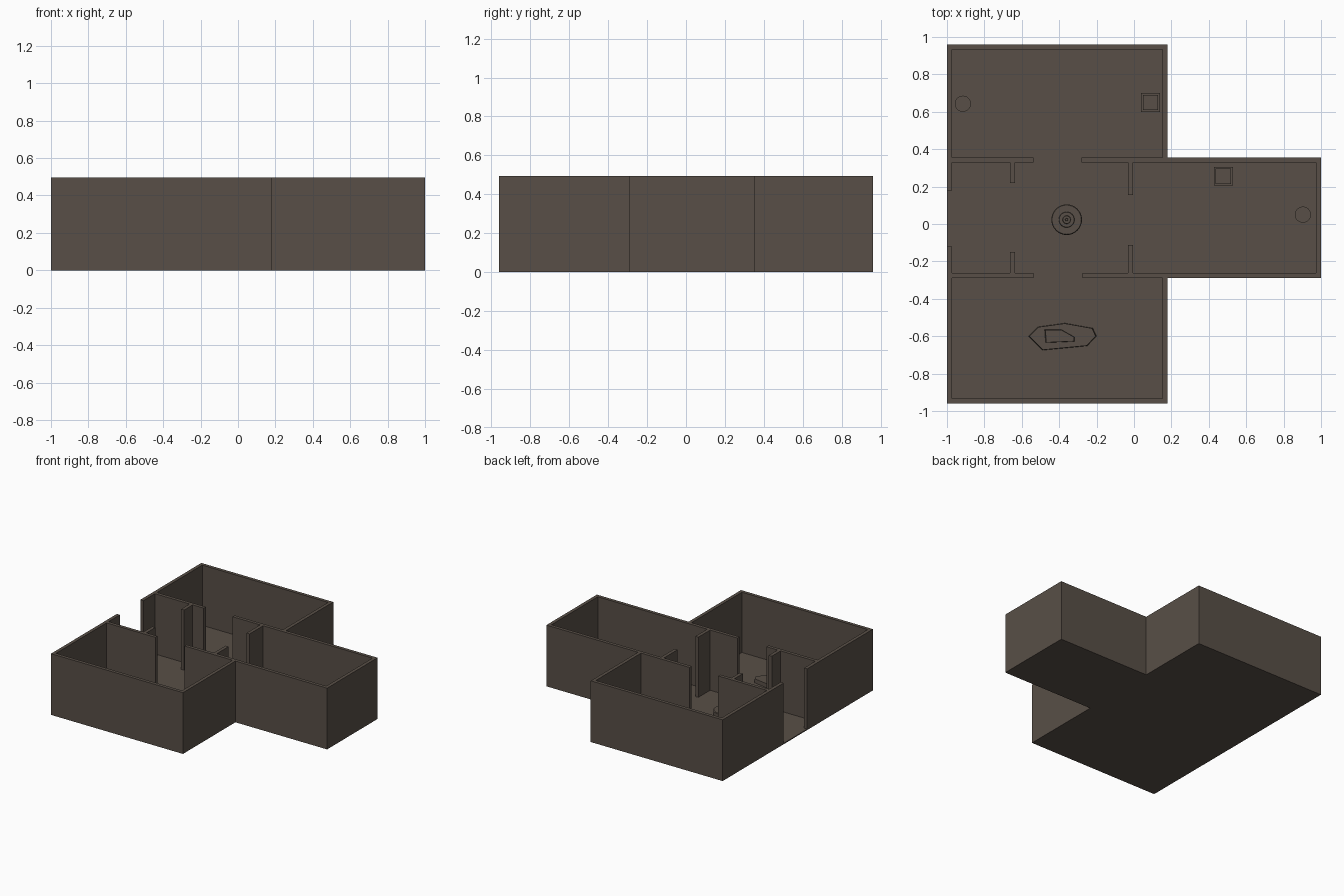
import bpy, bmesh, math

if "Cube" in bpy.data.objects:
    bpy.data.objects.remove(bpy.data.objects["Cube"])

stone = bpy.data.materials.new("dark brown stone")
stone.diffuse_color = (0.098, 0.078, 0.063, 1)
stone.use_nodes = True
stone.node_tree.nodes["Principled BSDF"].inputs["Base Color"].default_value = stone.diffuse_color

H, T, E, SIDE = 0.495, 0.027, 0.96, 0.18   # wall height, thickness, room end, room side


def finish(bm, name):
    bmesh.ops.recalc_face_normals(bm, faces=bm.faces)
    me = bpy.data.meshes.new(name)
    bm.to_mesh(me)
    bm.free()
    me.materials.append(stone)
    ob = bpy.data.objects.new(name, me)
    bpy.context.collection.objects.link(ob)
    return ob


def prism(name, points, z0, z1, taper=1.0):
    """Extrude a footprint from z0 to z1, optionally shrinking the top."""
    n = len(points)
    cx = sum(p[0] for p in points) / n
    cy = sum(p[1] for p in points) / n
    bm = bmesh.new()
    low = [bm.verts.new((x, y, z0)) for x, y in points]
    top = [bm.verts.new((cx + (x - cx) * taper, cy + (y - cy) * taper, z1)) for x, y in points]
    bm.faces.new(low)
    bm.faces.new(top)
    for i in range(n):
        j = (i + 1) % n
        bm.faces.new((low[i], low[j], top[j], top[i]))
    return finish(bm, name)


def lathe(name, cx, cy, profile, sides=32):
    """Revolve a (radius, z) profile; both ends are closed by caps."""
    bm = bmesh.new()
    rings = [[bm.verts.new((cx + r * math.cos(2 * math.pi * k / sides),
                            cy + r * math.sin(2 * math.pi * k / sides), z))
              for k in range(sides)] for r, z in profile]
    for a, b in zip(rings, rings[1:]):
        for k in range(sides):
            j = (k + 1) % sides
            bm.faces.new((a[k], a[j], b[j], b[k]))
    bm.faces.new(rings[0])
    bm.faces.new(rings[-1])
    return finish(bm, name)


def square(cx, cy, h):
    return [(cx - h, cy - h), (cx + h, cy - h), (cx + h, cy + h), (cx - h, cy + h)]


def half_plan(s, hall, gap, stub_left, stub_right, door_l, door_r):
    """Outer and inner wall outlines for one side of the plan (s = +1 back, -1 front)."""
    o, i, e = hall, hall - s * T, s * E
    outer = [(-1, gap), (-1, e), (SIDE, e), (SIDE, o), (1, o)]
    inner = [(1 - T, i), (-0.005, i), (-0.005, stub_right), (-0.032, stub_right), (-0.032, i),
             (door_r, i), (door_r, o), (SIDE - T, o), (SIDE - T, e - s * T),
             (-1 + T, e - s * T), (-1 + T, o), (door_l, o), (door_l, i),
             (-0.635, i), (-0.635, stub_left), (-0.662, stub_left), (-0.662, i),
             (-1 + T, i), (-1 + T, gap)]
    return outer, inner


# Walls and floor
back_out, back_in = half_plan(1, 0.355, 0.18, 0.22, 0.155, -0.537, -0.28)
front_out, front_in = half_plan(-1, -0.29, -0.12, -0.15, -0.112, -0.537, -0.275)
prism("walls", back_out + front_out[::-1] + front_in[::-1] + back_in, 0, H)
prism("floor", back_out[1:] + front_out[:0:-1], 0, 0.008)

# Round stools against the end walls
for n, (x, y) in enumerate([(-0.915, 0.643), (0.903, 0.05)]):
    lathe(f"round_stool_{n + 1}", x, y, [(0.043, 0.005), (0.043, 0.12)])

# Square crates with a slightly raised lid
for n, (x, y) in enumerate([(0.088, 0.65), (0.478, 0.255)]):
    prism(f"crate_{n + 1}", square(x, y, 0.05), 0.005, 0.11)
    prism(f"crate_lid_{n + 1}", square(x, y, 0.041), 0.11, 0.12)

# Central round pedestal with small rings
lathe("hall_pedestal", -0.36, 0.023,
      [(0.082, 0.005), (0.082, 0.045), (0.078, 0.05), (0.042, 0.05), (0.04, 0.06),
       (0.022, 0.06), (0.02, 0.07), (0.008, 0.07), (0.006, 0.08)])

# Irregular stone slab with a smaller block on top
prism("stone_slab", [(-0.565, -0.60), (-0.515, -0.55), (-0.37, -0.53), (-0.22, -0.557),
                     (-0.20, -0.60), (-0.25, -0.652), (-0.49, -0.675)], 0.005, 0.04, 0.97)
prism("slab_block", [(-0.478, -0.565), (-0.388, -0.565), (-0.317, -0.605),
                     (-0.317, -0.628), (-0.473, -0.635)], 0.038, 0.065, 0.95)
